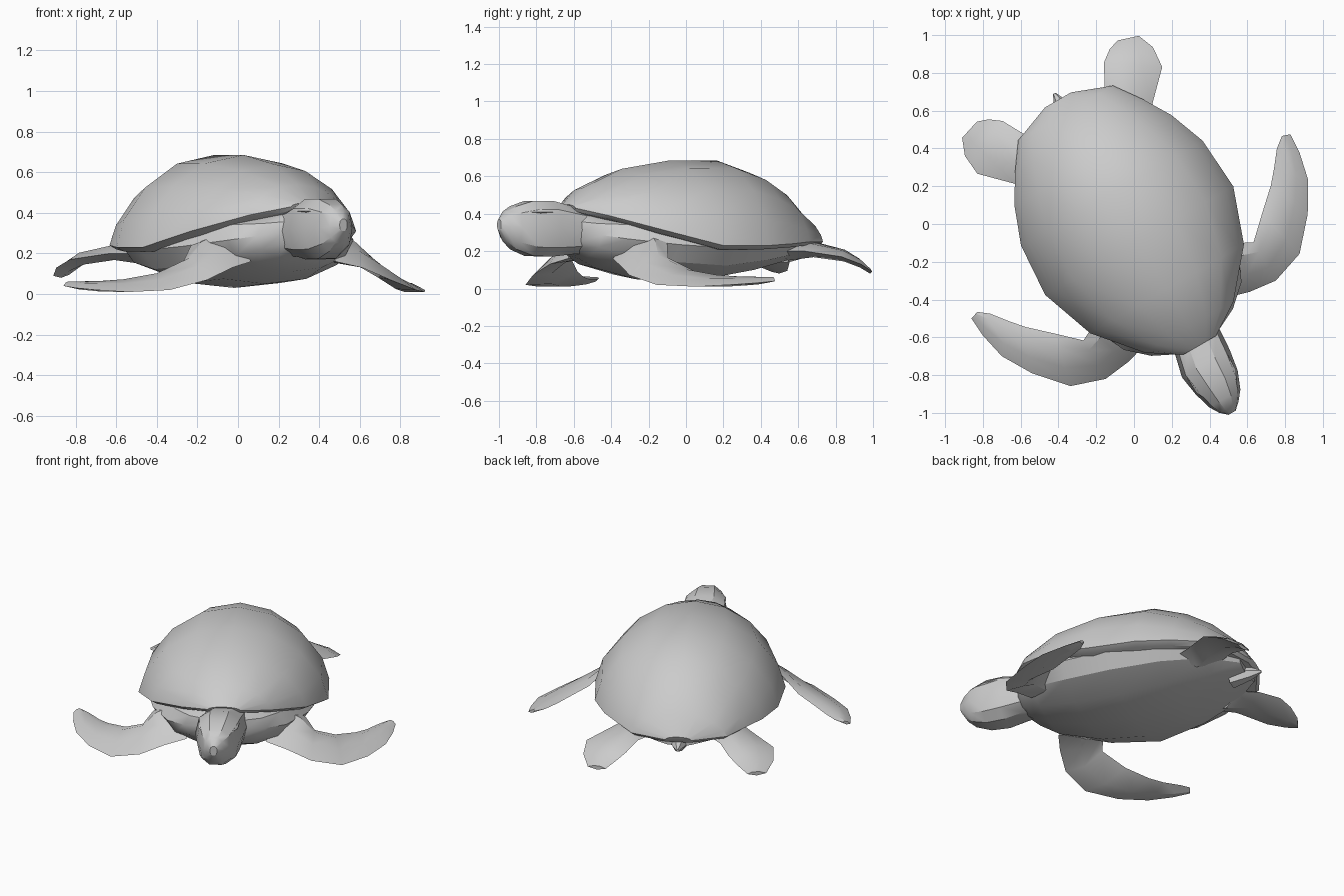
import bpy, bmesh
from math import sin, cos, pi, radians, copysign
from mathutils import Matrix

cube = bpy.data.objects.get("Cube")
if cube:
    bpy.data.objects.remove(cube, do_unlink=True)

# Single clay colour
grey = bpy.data.materials.new("clay grey")
grey.use_nodes = True
colour = (0.6, 0.6, 0.6, 1)
grey.diffuse_color = colour
grey.node_tree.nodes["Principled BSDF"].inputs["Base Color"].default_value = colour

# The animal is modelled facing -y, then the whole of it is turned
PLACE = Matrix.Rotation(radians(30), 4, "Z") @ Matrix.Translation((-0.02, 0, 0))


def loft(name, rings, side=1, crease=30):
    """Skin a list of equal-sized rings, cap both ends; side=-1 mirrors it."""
    bm = bmesh.new()
    loops = [[bm.verts.new((side * x, y, z)) for x, y, z in ring] for ring in rings]
    for a, b in zip(loops, loops[1:]):
        n = len(a)
        for i in range(n):
            j = (i + 1) % n
            bm.faces.new((a[i], a[j], b[j], b[i]))
    bm.faces.new(loops[0])
    bm.faces.new(loops[-1])
    bmesh.ops.recalc_face_normals(bm, faces=bm.faces)
    bm.transform(PLACE)
    mesh = bpy.data.meshes.new(name)
    bm.to_mesh(mesh)
    bm.free()
    mesh.materials.append(grey)
    ob = bpy.data.objects.new(name, mesh)
    bpy.context.collection.objects.link(ob)
    bpy.ops.object.select_all(action="DESELECT")
    ob.select_set(True)
    bpy.context.view_layer.objects.active = ob
    bpy.ops.object.shade_smooth_by_angle(angle=radians(crease))


def oval(y, half, low, high, cx=0, count=12, power=1):
    """Upright oval ring across the body; a power under one makes it boxier."""
    def bulge(v):
        return copysign(abs(v) ** power, v)
    mid, tall = (low + high) / 2, (high - low) / 2
    turns = [2 * pi * i / count for i in range(count)]
    return [(cx + half * bulge(cos(t)), y, mid + tall * bulge(sin(t))) for t in turns]


def dome(y, half, rim, ridge, power, steps=8):
    """Domed shell section with a lip turned in underneath."""
    arc = [(half * cos(pi * i / steps), y, rim + (ridge - rim) * abs(sin(pi * i / steps)) ** power)
           for i in range(steps + 1)]
    lip = [(s * half * 0.93, y * 0.98, rim - 0.02) for s in (-1, 1)]
    return arc + lip


def paddle(front, back, thick):
    """Flat blade section from leading edge to trailing edge."""
    def at(t, dz):
        x, y, z = (f + t * (b - f) for f, b in zip(front, back))
        return x, y, z + dz * thick
    return [at(0, 0), at(0.35, 0.5), at(0.75, 0.5), at(1, 0), at(0.5, -0.5)]


# Carapace: y, half width, rim height, ridge height, flank steepness
loft("shell", [dome(*s) for s in (
    (-0.73, 0.1, 0.43, 0.45, 1), (-0.62, 0.27, 0.39, 0.54, 1.25),
    (-0.385, 0.47, 0.31, 0.64, 1.35), (-0.09, 0.575, 0.23, 0.685, 1.2),
    (0.2, 0.555, 0.23, 0.685, 1.25), (0.4, 0.48, 0.24, 0.62, 1.4),
    (0.55, 0.39, 0.25, 0.53, 1.5), (0.69, 0.29, 0.25, 0.39, 1.4),
    (0.77, 0.08, 0.25, 0.27, 1))])

# Belly and chest: y, half width, underside, top
loft("body", [oval(*s) for s in (
    (-0.71, 0.13, 0.2, 0.41), (-0.65, 0.25, 0.16, 0.41), (-0.55, 0.36, 0.11, 0.42),
    (-0.3, 0.47, 0.05, 0.42), (0, 0.53, 0.03, 0.4), (0.3, 0.46, 0.08, 0.38),
    (0.55, 0.33, 0.14, 0.34), (0.72, 0.14, 0.19, 0.28))])

# Head and neck: y, half width, chin, crown, sideways shift
loft("head", [oval(*s, count=10, power=0.8) for s in (
    (-0.5, 0.15, 0.18, 0.4, 0), (-0.7, 0.135, 0.18, 0.44, 0),
    (-0.83, 0.146, 0.165, 0.475, -0.02), (-0.945, 0.128, 0.168, 0.475, -0.02),
    (-1.04, 0.095, 0.205, 0.445, -0.025), (-1.09, 0.06, 0.25, 0.415, -0.03),
    (-1.125, 0.022, 0.31, 0.37, -0.03))])

# Short tail
loft("tail", [oval(y, r, 0.2 - r, 0.2 + r, count=6)
              for y, r in ((0.62, 0.07), (0.74, 0.04), (0.81, 0.008))])

# Blade sections: leading edge, trailing edge, thickness
FRONT = (
    ((0.24, -0.58, 0.16), (0.3, -0.32, 0.28), 0.12),
    ((0.37, -0.617, 0.13), (0.46, -0.37, 0.24), 0.09),
    ((0.52, -0.635, 0.07), (0.52, -0.4, 0.165), 0.075),
    ((0.7, -0.575, 0.02), (0.634, -0.292, 0.09), 0.06),
    ((0.843, -0.414, 0.01), (0.75, -0.185, 0.06), 0.05),
    ((0.936, -0.256, 0.02), (0.81, -0.115, 0.05), 0.045),
    ((0.968, -0.111, 0.03), (0.876, -0.031, 0.05), 0.035),
    ((0.975, -0.003, 0.04), (0.931, 0.012, 0.055), 0.02))
REAR = (
    ((0.34, 0.38, 0.2), (0.18, 0.6, 0.2), 0.1),
    ((0.42, 0.5, 0.2), (0.25, 0.71, 0.21), 0.075),
    ((0.565, 0.645, 0.17), (0.31, 0.82, 0.18), 0.06),
    ((0.575, 0.76, 0.13), (0.37, 0.865, 0.14), 0.045),
    ((0.54, 0.85, 0.09), (0.43, 0.885, 0.095), 0.025))

for label, side in (("left", 1), ("right", -1)):
    loft(label + "_front_flipper", [paddle(*s) for s in FRONT], side)
    loft(label + "_rear_flipper", [paddle(*s) for s in REAR], side)
    # Heavy eyelid along the side of the brow
    shift = -0.02 * side
    loft(label + "_eyelid", [oval(y, r, 0.41 - r, 0.41 + r, x + shift, 4) for y, r, x in (
        (-1.01, 0.004, 0.08), (-0.94, 0.016, 0.105), (-0.85, 0.004, 0.12))], side)
